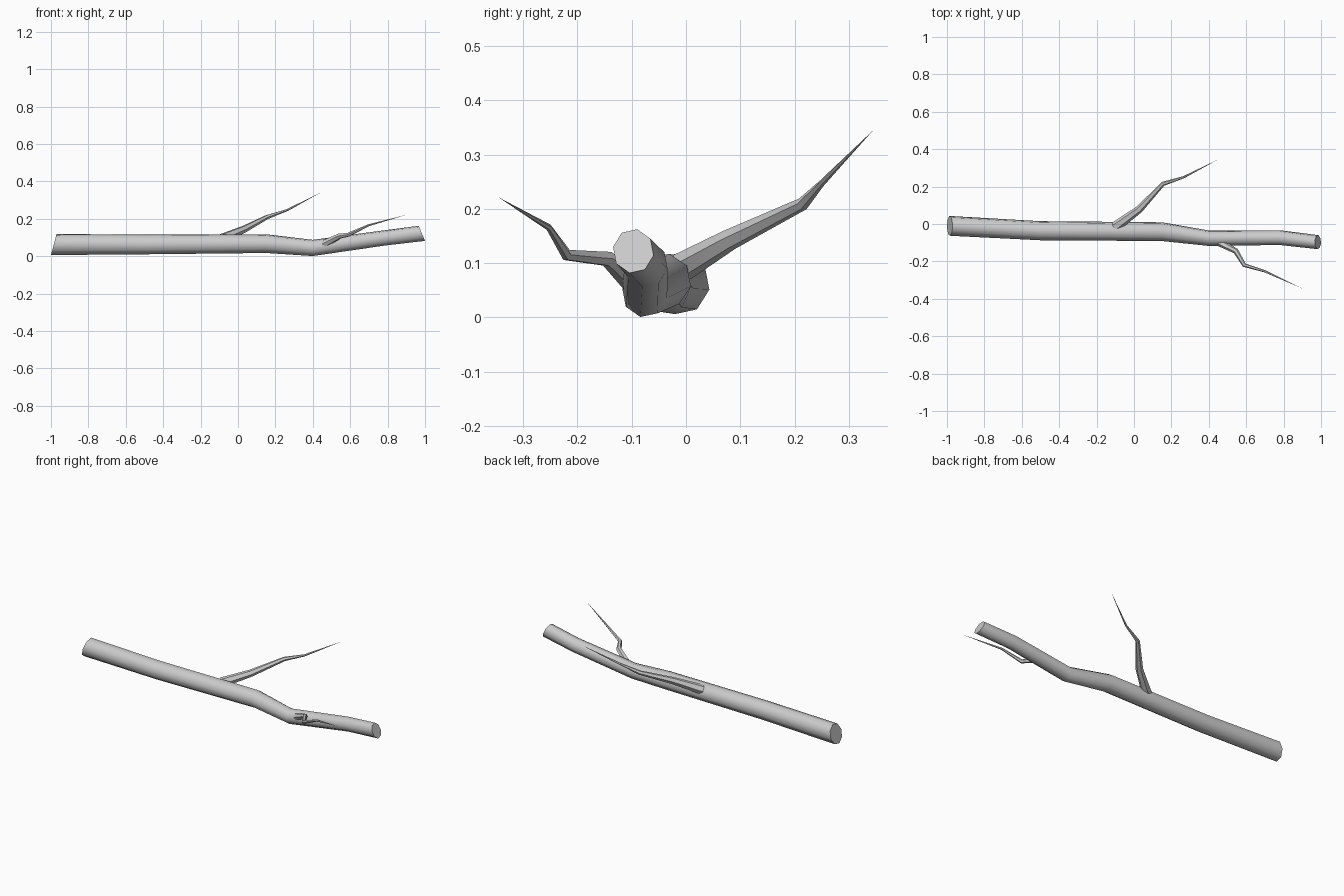
import bpy, bmesh, math
from mathutils import Vector

if "Cube" in bpy.data.objects:
    bpy.data.objects.remove(bpy.data.objects["Cube"])


def loft(name, rings, tip=None):
    """Skin a list of vertex rings; close with caps or a pointed tip."""
    bm = bmesh.new()
    loops = [[bm.verts.new(p) for p in ring] for ring in rings]
    n = len(loops[0])
    for a, b in zip(loops, loops[1:]):
        for i in range(n):
            j = (i + 1) % n
            bm.faces.new((a[i], a[j], b[j], b[i]))
    bm.faces.new(loops[0][::-1])
    if tip is not None:
        t = bm.verts.new(tip)
        for i in range(n):
            bm.faces.new((loops[-1][i], loops[-1][(i + 1) % n], t))
    else:
        bm.faces.new(loops[-1])
    bmesh.ops.recalc_face_normals(bm, faces=bm.faces)
    me = bpy.data.meshes.new(name)
    bm.to_mesh(me)
    bm.free()
    ob = bpy.data.objects.new(name, me)
    bpy.context.collection.objects.link(ob)
    bpy.ops.object.select_all(action='DESELECT')
    ob.select_set(True)
    bpy.context.view_layer.objects.active = ob
    bpy.ops.object.shade_smooth_by_angle(angle=math.radians(52))
    return ob


# main limb: x, y, z, radius y, radius z, lean of the ring in x
stations = [
    (-0.985, -0.010, 0.062, 0.054, 0.057, 0.015),
    (-0.50, -0.036, 0.063, 0.052, 0.054, 0),
    (0.15, -0.041, 0.067, 0.051, 0.051, 0),
    (0.40, -0.076, 0.044, 0.042, 0.044, 0),
    (0.78, -0.073, 0.097, 0.040, 0.041, -0.005),
    (0.983, -0.097, 0.122, 0.038, 0.041, -0.017),
]
angles = [math.radians(-11 + 45 * i) for i in range(8)]
loft("main_limb", [[(x + lean * math.sin(a), y + ry * math.cos(a), z + rz * math.sin(a))
                    for a in angles] for x, y, z, ry, rz, lean in stations])


def twig(name, path, radii, sides=6):
    """Tapered twig following a bent path to a point."""
    pts = [Vector(p) for p in path]
    rings = []
    for i, r in enumerate(radii):
        t = (pts[i + 1] - pts[i]).normalized()
        if i:
            t = (t + (pts[i] - pts[i - 1]).normalized()).normalized()
        u = t.cross(Vector((0, 0, 1))).normalized()
        v = u.cross(t)
        rings.append([pts[i] + r * (math.cos(a) * u + math.sin(a) * v)
                      for a in (2 * math.pi * k / sides for k in range(sides))])
    loft(name, rings, pts[-1])


# side twigs
twig("long_twig",
     [(-0.10, -0.015, 0.088), (0.03, 0.080, 0.143), (0.155, 0.215, 0.209),
      (0.265, 0.250, 0.247), (0.45, 0.345, 0.345)],
     [0.028, 0.020, 0.012, 0.006])
twig("short_twig",
     [(0.46, -0.100, 0.066), (0.545, -0.145, 0.108), (0.59, -0.220, 0.115),
      (0.70, -0.253, 0.166), (0.90, -0.345, 0.221)],
     [0.021, 0.015, 0.011, 0.006])
